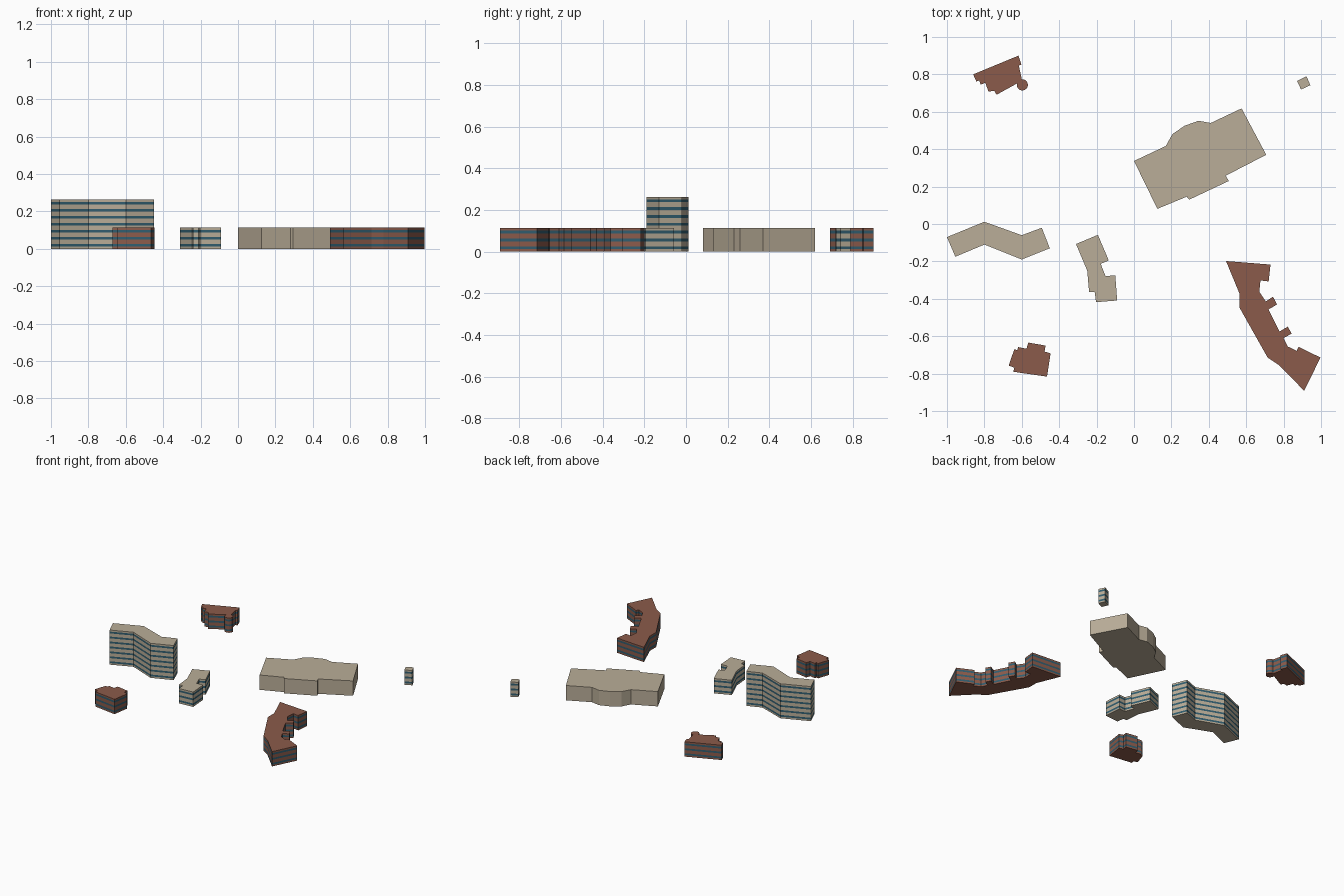
import bpy, bmesh
from math import sin, cos, radians

if "Cube" in bpy.data.objects:
    bpy.data.objects.remove(bpy.data.objects["Cube"])

FLOOR = 0.0375  # storey height


def material(name, rgb):
    m = bpy.data.materials.new(name)
    m.diffuse_color = (*rgb, 1)
    m.use_nodes = True
    m.node_tree.nodes["Principled BSDF"].inputs["Base Color"].default_value = m.diffuse_color
    return m


tan = material("tan_stone", (0.49, 0.42, 0.315))
brick = material("brick", (0.26, 0.105, 0.07))
glass = material("window_glass", (0.03, 0.11, 0.16))


def building(name, outline, wall, floors=3, windows=True):
    """Extrude a footprint upward, with a flush glass band round every storey."""
    levels = [(0, 0)]
    if windows:
        for f in range(floors):
            levels += [((f + 0.32) * FLOOR, 0), ((f + 0.68) * FLOOR, 1)]
    levels.append((floors * FLOOR, 0))

    bm = bmesh.new()
    rings = [[bm.verts.new((x, y, z)) for x, y in outline] for z, _ in levels]
    n = len(outline)
    for k in range(1, len(rings)):
        lo, hi = rings[k - 1], rings[k]
        for i in range(n):
            j = (i + 1) % n
            bm.faces.new((lo[i], lo[j], hi[j], hi[i])).material_index = levels[k][1]
    bm.faces.new(rings[0])
    bm.faces.new(rings[-1])
    bmesh.ops.recalc_face_normals(bm, faces=bm.faces)
    mesh = bpy.data.meshes.new(name)
    bm.to_mesh(mesh)
    bm.free()
    mesh.materials.append(wall)
    mesh.materials.append(glass)
    bpy.context.collection.objects.link(bpy.data.objects.new(name, mesh))


# Tall zigzag slab
building("tall_slab", [
    (-1, -.07), (-.80, .012), (-.60, -.06), (-.493, -.02), (-.45, -.13),
    (-.60, -.19), (-.80, -.11), (-.955, -.175)], tan, floors=7)

# Low bent block
building("bent_block", [
    (-.31, -.107), (-.193, -.058), (-.135, -.195), (-.178, -.213), (-.152, -.279),
    (-.10, -.274), (-.09, -.409), (-.203, -.418), (-.21, -.364), (-.24, -.364),
    (-.25, -.25)], tan)

# Large windowless hall
building("large_hall", [
    (0, .337), (.17, .417), (.205, .48), (.27, .525), (.345, .552), (.41, .54),
    (.575, .618), (.707, .37), (.49, .258), (.507, .23), (.295, .13),
    (.282, .146), (.125, .081)], tan, windows=False)

# Small square kiosk
building("small_kiosk", [(.872, .765), (.922, .79), (.943, .742), (.893, .719)], tan)

# Long brick block with stair bays
building("long_brick_block", [
    (.492, -.198), (.73, -.217), (.72, -.307), (.676, -.302), (.67, -.362),
    (.705, -.414), (.743, -.389), (.765, -.43), (.719, -.457), (.778, -.575),
    (.822, -.549), (.843, -.586), (.80, -.61), (.822, -.655), (.87, -.678),
    (.88, -.657), (.997, -.714), (.91, -.892), (.778, -.757), (.715, -.715),
    (.564, -.447), (.564, -.372)], brick)

# Small brick block with notched corners
building("small_brick_block", [
    (-.67, -.757), (-.64, -.67), (-.623, -.675), (-.62, -.658), (-.575, -.667),
    (-.565, -.634), (-.473, -.65), (-.478, -.682), (-.446, -.692), (-.465, -.816),
    (-.645, -.79), (-.64, -.768)], brick)

# Brick block with a round corner turret
turret = [(-.597 + .03 * cos(radians(a)), .744 + .03 * sin(radians(a)))
          for a in range(95, -200, -24)]
building("turret_brick_block", [
    (-.86, .80), (-.618, .90), (-.602, .852), (-.616, .847), *turret,
    (-.735, .691), (-.746, .712), (-.778, .708), (-.795, .755), (-.82, .745),
    (-.827, .767), (-.843, .762)], brick)
